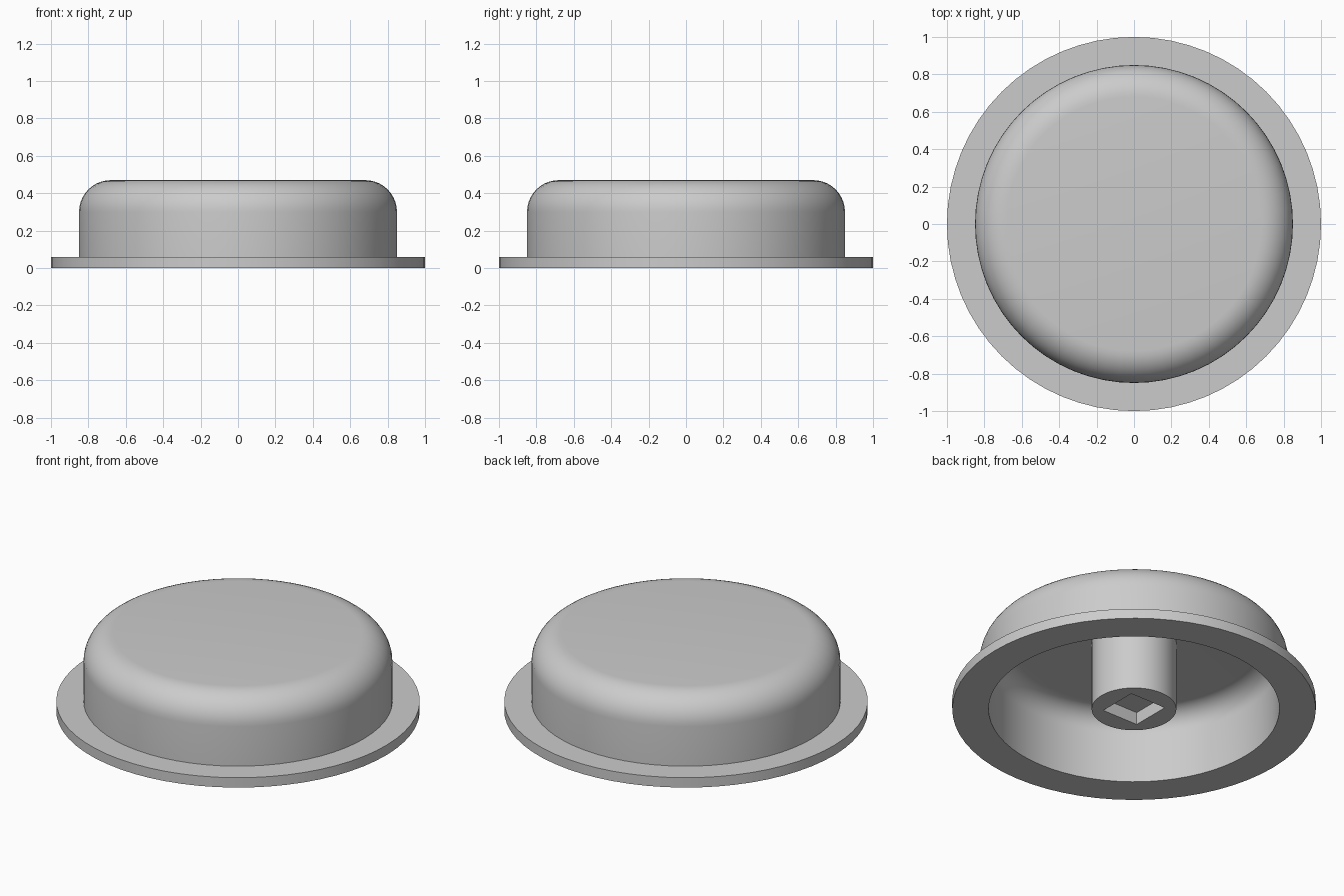
import bpy, bmesh, math

if "Cube" in bpy.data.objects:
    bpy.data.objects.remove(bpy.data.objects["Cube"])

SEGMENTS = 64
grey = bpy.data.materials.new("light_grey")
grey.diffuse_color = (0.6, 0.6, 0.6, 1)
grey.use_nodes = True
grey.node_tree.nodes["Principled BSDF"].inputs["Base Color"].default_value = grey.diffuse_color


def arc(cx, cz, r, start, end, steps=10):
    """Points (radius, height) along a fillet."""
    angles = [math.radians(start + (end - start) * i / steps) for i in range(steps + 1)]
    return [(cx + r * math.cos(a), cz + r * math.sin(a)) for a in angles]


def lathe(name, profile):
    """Revolve a profile that starts and ends on the z axis."""
    bm = bmesh.new()
    rings = []
    for r, z in profile:
        if r < 1e-6:
            rings.append([bm.verts.new((0, 0, z))])
        else:
            rings.append([bm.verts.new((r * math.cos(2 * math.pi * i / SEGMENTS),
                                        r * math.sin(2 * math.pi * i / SEGMENTS), z))
                          for i in range(SEGMENTS)])
    for a, b in zip(rings, rings[1:]):
        for i in range(SEGMENTS):
            j = (i + 1) % SEGMENTS
            corners = [a[i % len(a)], a[j % len(a)], b[j % len(b)], b[i % len(b)]]
            bm.faces.new(list(dict.fromkeys(corners)))
    bmesh.ops.recalc_face_normals(bm, faces=bm.faces)
    mesh = bpy.data.meshes.new(name)
    bm.to_mesh(mesh)
    bm.free()
    mesh.materials.append(grey)
    obj = bpy.data.objects.new(name, mesh)
    bpy.context.collection.objects.link(obj)
    return obj


def smooth(obj):
    bpy.ops.object.select_all(action='DESELECT')
    obj.select_set(True)
    bpy.context.view_layer.objects.active = obj
    bpy.ops.object.shade_smooth_by_angle(angle=math.radians(30))


# Hollow cap with rounded shoulder and flat flange
cap = lathe("cap_shell",
            [(0, 0.47)] + arc(0.68, 0.30, 0.17, 90, 0)
            + [(0.85, 0.06), (1, 0.06), (1, 0), (0.8, 0)]
            + arc(0.68, 0.30, 0.12, 0, 90) + [(0, 0.42)])
smooth(cap)

# Central post, flush with the underside of the flange
post = lathe("centre_post", [(0, 0), (0.233, 0), (0.233, 0.43), (0, 0.43)])

# Shallow square socket in the post
bpy.ops.mesh.primitive_cube_add(size=1, location=(0, 0, 0))
cutter = bpy.context.object
cutter.name = "socket_cutter"
cutter.scale = (0.24, 0.24, 0.15)
cutter.data.materials.append(grey)
cutter.hide_render = True
cutter.hide_set(True)
socket = post.modifiers.new("socket", 'BOOLEAN')
socket.operation = 'DIFFERENCE'
socket.solver = 'EXACT'
socket.object = cutter
bpy.context.view_layer.objects.active = post
post.select_set(True)
bpy.ops.object.modifier_apply(modifier="socket")
bpy.data.objects.remove(cutter)
smooth(post)
